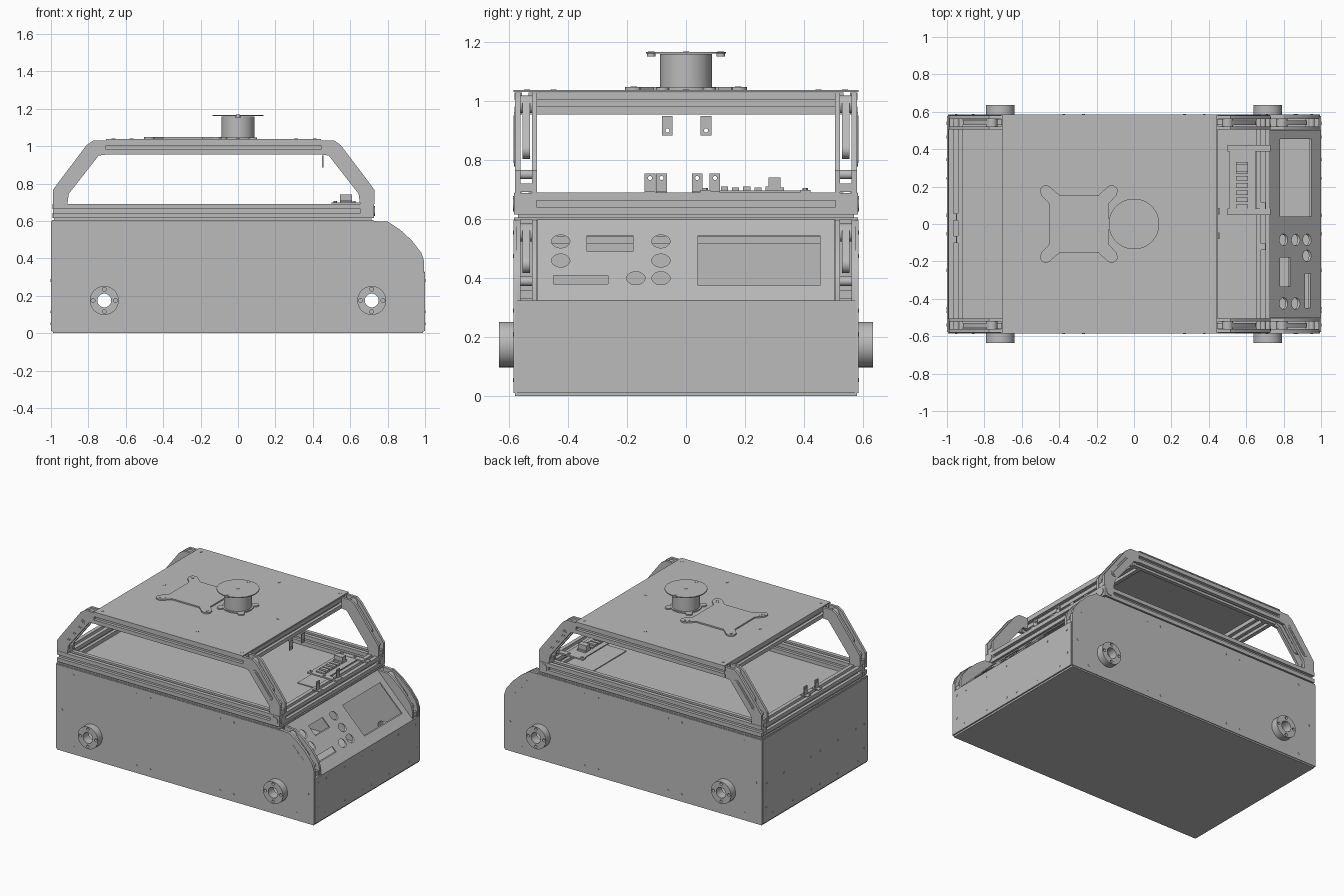
import bpy, bmesh, math
from mathutils import Vector

old = bpy.data.objects.get("Cube")
if old:
    bpy.data.objects.remove(old, do_unlink=True)

grey = bpy.data.materials.new("plain_grey")
grey.use_nodes = True
grey.diffuse_color = (0.5, 0.5, 0.5, 1)
grey.node_tree.nodes["Principled BSDF"].inputs["Base Color"].default_value = (0.5, 0.5, 0.5, 1)
parts = []
PLACE = {"x": lambda a, b, t: (t, a, b), "y": lambda a, b, t: (a, t, b), "z": lambda a, b, t: (a, b, t)}


def prism(name, axis, shapes, lo, hi):
    """Extrude one or more closed outlines along an axis."""
    bm = bmesh.new()
    for pts in shapes:
        face = bm.faces.new([bm.verts.new(PLACE[axis](a, b, lo)) for a, b in pts])
        ext = bmesh.ops.extrude_face_region(bm, geom=[face])
        move = Vector(PLACE[axis](0, 0, hi - lo))
        bmesh.ops.translate(bm, vec=move, verts=[g for g in ext["geom"] if isinstance(g, bmesh.types.BMVert)])
    bmesh.ops.recalc_face_normals(bm, faces=bm.faces)
    me = bpy.data.meshes.new(name)
    bm.to_mesh(me)
    bm.free()
    me.materials.append(grey)
    ob = bpy.data.objects.new(name, me)
    bpy.context.collection.objects.link(ob)
    parts.append(ob)
    return ob


def rect(a0, a1, b0, b1):
    return [(a0, b0), (a1, b0), (a1, b1), (a0, b1)]


def ring(a, b, ra, rb=None, n=32):
    rb = rb or ra
    return [(a + ra * math.cos(i * math.tau / n), b + rb * math.sin(i * math.tau / n)) for i in range(n)]


def box(name, x0, x1, y0, y1, z0, z1):
    return prism(name, "z", [rect(x0, x1, y0, y1)], z0, z1)


def cut(ob, axis, shapes, lo, hi):
    """Cut outlines through a part and remove the cutter."""
    cutter = prism("cutter", axis, shapes, lo, hi)
    mod = ob.modifiers.new("cut", "BOOLEAN")
    mod.operation, mod.solver, mod.object = "DIFFERENCE", "EXACT", cutter
    dep = bpy.context.evaluated_depsgraph_get()
    ob.data = bpy.data.meshes.new_from_object(ob.evaluated_get(dep))
    ob.modifiers.clear()
    parts.remove(cutter)
    bpy.data.objects.remove(cutter, do_unlink=True)


def rail(name, axis, a, b, lo, hi, h=0.0375):
    """Square extrusion with a slot along each of its four sides."""
    side = [(-h, -h), (-0.011, -h), (-0.011, -0.017), (0.011, -0.017), (0.011, -h)]
    pts = []
    for _ in range(4):
        pts += [(a + u, b + v) for u, v in side]
        side = [(-v, u) for u, v in side]
    return prism(name, axis, [pts], lo, hi)


def bar(p, q, w):
    """Rounded bar outline between two points."""
    ang = math.atan2(q[1] - p[1], q[0] - p[0])
    arc = [(c, ang + k + math.pi * i / 10) for c, k in ((q, -math.pi / 2), (p, math.pi / 2)) for i in range(11)]
    return [(c[0] + w * math.cos(t), c[1] + w * math.sin(t)) for c, t in arc]


def hinge_leg(name, outline, top, low, side):
    """Forked joint: two cheeks, a central web, pivots and a raised slot rim."""
    def slab(label, shape, y0, y1):
        prism(name + label, "y", [shape], *sorted((side * y0, side * y1)))
    slab("_outer_cheek", outline, 0.562, 0.58)
    slab("_inner_cheek", outline, 0.505, 0.522)
    mid = tuple(0.35 * t + 0.65 * l for t, l in zip(top, low))
    slab("_web", bar(top, mid, 0.03), 0.53, 0.554)
    slab("_top_pivot", ring(*top, 0.03), 0.515, 0.57)
    slab("_low_pivot", ring(*low, 0.016), 0.515, 0.57)
    slab("_foot", rect(low[0] - 0.036, low[0] + 0.036, low[1] - 0.06, low[1] - 0.03), 0.51, 0.575)
    p = tuple(0.8 * t + 0.2 * l for t, l in zip(top, low))
    q = tuple(0.2 * t + 0.8 * l for t, l in zip(top, low))
    slab("_slot_rim", bar(p, q, 0.02), 0.578, 0.583)
    slab("_slot_bar", bar(p, q, 0.009), 0.58, 0.586)


# Body shell
profile = [(-0.995, 0.01), (0.995, 0.01), (0.995, 0.385), (0.98, 0.43), (0.93, 0.495), (0.865, 0.555),
           (0.80, 0.597), (-0.995, 0.597)]
HUBS = (-0.715, 0.715)
for s, tag in ((1, "left"), (-1, "right")):
    lo, hi = sorted((s * 0.573, s * 0.585))
    wall = prism(tag + "_side_wall", "y", [profile], lo, hi)
    cut(wall, "y", [ring(x, 0.175, 0.037) for x in HUBS], lo - 0.1, hi + 0.1)
    # Wheel hubs with through bore and bolt holes
    for x, end in zip(HUBS, ("back", "front")):
        lo, hi = sorted((s * 0.58, s * 0.635))
        hub = prism(f"{tag}_{end}_hub", "y", [ring(x, 0.175, 0.077, n=48)], lo, hi)
        bolts = [ring(x + u, 0.175 + v, 0.01, n=16) for u, v in ((0.06, 0), (-0.06, 0), (0, 0.06), (0, -0.06))]
        cut(hub, "y", [ring(x, 0.175, 0.037)] + bolts, lo - 0.1, hi + 0.1)
    # Side screws
    spots = [(x, z) for x in (-0.86, -0.375, -0.27, 0.27, 0.375) for z in (0.055, 0.555)]
    spots += [(0.86, 0.055), (-0.95, 0.29), (0.95, 0.21), (0.87, 0.475)]
    prism(tag + "_side_screws", "y", [ring(x, z, 0.007, n=12) for x, z in spots], *sorted((s * 0.58, s * 0.587)))

box("base_plate", -0.99, 0.99, -0.58, 0.58, 0, 0.012)
box("back_wall", -1, -0.988, -0.578, 0.578, 0.012, 0.597)
box("front_wall", 0.988, 1, -0.578, 0.578, 0.012, 0.325)
box("deck_lid", -0.995, 0.725, -0.583, 0.583, 0.598, 0.606)
box("deck_spacer", -0.985, 0.715, -0.57, 0.57, 0.606, 0.616)
ends = [(y, 0.282) for y in (-0.54, -0.45, -0.25, -0.055, 0.05, 0.345, 0.535)]
ends += [(y, 0.05) for y in (-0.47, -0.245, -0.05, 0.045, 0.245, 0.465)] + [(-0.54, 0.115), (0.54, 0.115)]
for x, tag in ((1, "front"), (-1, "back")):
    prism(tag + "_screws", "x", [ring(y, z, 0.007, n=12) for y, z in ends], x - 0.003, x + 0.002)

# Sloped control panel with openings
panel = prism("control_panel", "y", [[(0.725, 0.6), (1, 0.325), (0.988, 0.325), (0.713, 0.6)]], -0.503, 0.503)
knobs = [(-0.425, 0.525), (-0.425, 0.46), (-0.085, 0.525), (-0.085, 0.46), (-0.085, 0.4), (-0.17, 0.4)]
cut(panel, "x", [ring(y, z, 0.031, 0.022) for y, z in knobs] + [rect(0.04, 0.455, 0.375, 0.545),
    rect(-0.335, -0.18, 0.49, 0.545), rect(-0.45, -0.265, 0.38, 0.41)], 0.6, 1.1)
rail("inner_cross_rail", "y", 0.66, 0.555, -0.5, 0.5)

# Lower and upper slotted frames
for s, tag in ((1, "left"), (-1, "right")):
    rail(tag + "_lower_rail", "x", s * 0.545, 0.653, -0.99, 0.655)
    rail(tag + "_upper_rail", "x", s * 0.545, 0.993, -0.71, 0.45)
    box(tag + "_corner_block", 0.655, 0.728, *sorted((s * 0.508, s * 0.583)), 0.616, 0.69)
    prism(tag + "_corner_cap", "x", [ring(s * 0.545, 0.653, 0.026)], 0.72, 0.732)
    prism(tag + "_corner_side_cap", "y", [ring(0.69, 0.653, 0.026)], *sorted((s * 0.58, s * 0.587)))
rail("front_lower_rail", "y", 0.69, 0.653, -0.508, 0.508)
rail("back_lower_rail", "y", -0.953, 0.653, -0.508, 0.508)
rail("front_upper_rail", "y", 0.41, 0.993, -0.508, 0.508)
rail("back_upper_rail", "y", -0.665, 0.993, -0.508, 0.508)

# Hinged legs
back_leg = [(-0.99, 0.69), (-0.99, 0.765), (-0.965, 0.8), (-0.81, 1.005), (-0.775, 1.03), (-0.705, 1.03),
            (-0.705, 0.955), (-0.745, 0.95), (-0.905, 0.745), (-0.912, 0.69)]
front_leg = [(-0.26 - x, z) for x, z in back_leg]
panel_leg = [(0.725, 0.6), (0.80, 0.595), (0.865, 0.55), (0.93, 0.49), (0.98, 0.425), (0.993, 0.38),
             (0.993, 0.325), (0.92, 0.325), (0.91, 0.375), (0.79, 0.51), (0.725, 0.525)]
for s, tag in ((1, "left"), (-1, "right")):
    hinge_leg(tag + "_back_leg", back_leg, (-0.76, 0.99), (-0.95, 0.752), s)
    hinge_leg(tag + "_front_leg", front_leg, (0.5, 0.99), (0.69, 0.752), s)
    hinge_leg(tag + "_panel_leg", panel_leg, (0.79, 0.555), (0.95, 0.39), s)

# Top plate and its screws
box("top_plate", -0.705, 0.445, -0.585, 0.585, 1.031, 1.039)
tops = [(x, y) for x in (-0.665, 0.41) for y in (-0.54, 0.54)] + [(0, 0.45), (0, -0.45), (-0.57, 0), (0.31, 0)]
prism("top_screws", "z", [ring(x, y, 0.01, n=12) for x, y in tops], 1.035, 1.041)

# Four-armed mounting plate
quad = [(0.16, 0.11), (0.203, 0.155), (0.155, 0.2), (0.105, 0.155)]
arms = []
for sx, sy in ((1, 1), (-1, 1), (-1, -1), (1, -1)):
    arms += [(-0.295 + sx * u, sy * v) for u, v in (quad if sx == sy else quad[::-1])]
lobes = [(-0.295 + sx * 0.177, sy * 0.177) for sx in (-1, 1) for sy in (-1, 1)]
prism("mount_plate", "z", [arms], 1.039, 1.048)
prism("mount_lobes", "z", [ring(x, y, 0.03) for x, y in lobes], 1.039, 1.0485)
prism("mount_screws", "z", [ring(x, y, 0.011, n=16) for x, y in lobes], 1.045, 1.05)

# Sensor turret
feet = [(sx * 0.08, sy * 0.08) for sx in (-1, 1) for sy in (-1, 1)]
prism("turret_flange", "z", [ring(0, 0, 0.1)] + [ring(x, y, 0.022, n=16) for x, y in feet], 1.039, 1.047)
prism("turret_column", "z", [ring(0, 0, 0.088, n=48)], 1.047, 1.16)
prism("turret_disc", "z", [ring(0, 0, 0.135, n=64)], 1.162, 1.168)
prism("turret_tabs", "z", [ring(0, y, 0.014, n=16) for y in (-0.118, 0.118)], 1.152, 1.162)
prism("turret_screws", "z", [ring(0, y, 0.011, n=16) for y in (-0.118, 0.118, 0)], 1.165, 1.17)

# Small drilled tabs on the rails
for i, (x, y, z) in enumerate([(-0.953, 0.038, 0.69), (-0.953, -0.083, 0.69), (0.7, 0.098, 0.69),
                               (0.7, -0.122, 0.69), (0.45, 0.068, 0.885), (0.45, -0.063, 0.885)]):
    tab = prism(f"rail_tab_{i}", "x", [rect(y - 0.018, y + 0.018, z, z + 0.066)], x, x + 0.006)
    cut(tab, "x", [ring(y, z + (0.05 if z < 0.8 else 0.016), 0.007, n=16)], x - 0.1, x + 0.1)
    if z < 0.8:
        box(f"rail_tab_foot_{i}", x - 0.025, x + 0.028, y - 0.018, y + 0.018, z, z + 0.006)

# Electronics tray beside the front rail
box("tray_sheet", 0.445, 0.655, 0.02, 0.46, 0.606, 0.622)
box("tray_board", 0.51, 0.65, 0.05, 0.42, 0.69, 0.698)
for i, y in enumerate((0.065, 0.405)):
    box(f"tray_strut_{i}", 0.5, 0.73, y - 0.018, y + 0.018, 0.69, 0.7)
    prism(f"tray_strut_screws_{i}", "z", [ring(x, y, 0.009, n=12) for x in (0.52, 0.62, 0.7)], 0.7, 0.706)
box("connector_block", 0.545, 0.61, 0.28, 0.32, 0.698, 0.742)
for i in range(7):
    y = 0.08 + i * 0.038
    box(f"connector_{i}", 0.545, 0.61, y, y + 0.024, 0.698, 0.708 + 0.004 * (i % 2))

# Smooth round parts, keep edges crisp
bpy.ops.object.select_all(action="DESELECT")
for ob in parts:
    ob.select_set(True)
bpy.context.view_layer.objects.active = parts[0]
bpy.ops.object.shade_smooth_by_angle(angle=math.radians(30))
